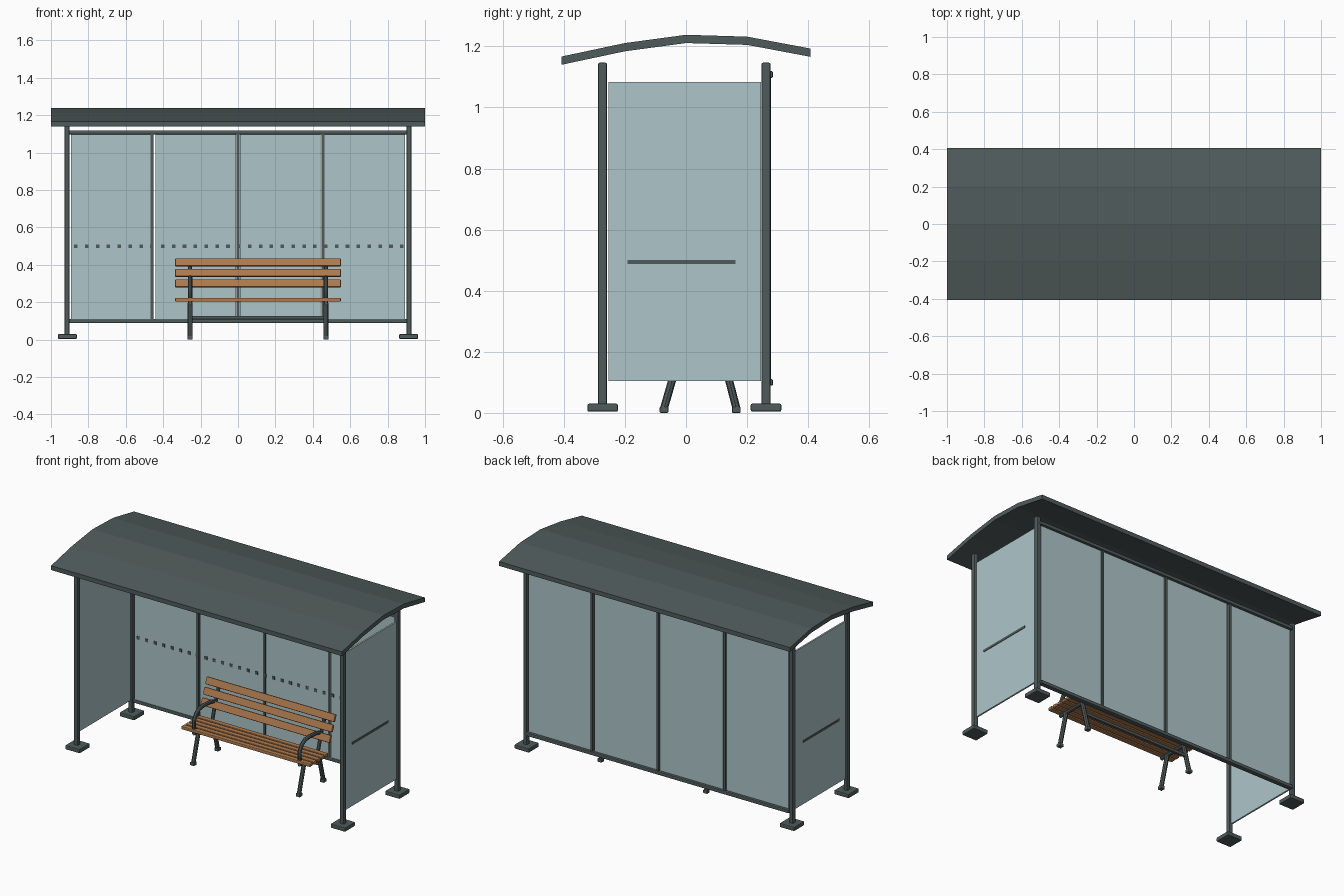
import bpy, bmesh, math
from mathutils import Vector

if "Cube" in bpy.data.objects:
    bpy.data.objects.remove(bpy.data.objects["Cube"])


def lin(c):
    c /= 255
    return c / 12.92 if c < 0.04045 else ((c + 0.055) / 1.055) ** 2.4


def material(name, r, g, b):
    m = bpy.data.materials.new(name)
    m.diffuse_color = (lin(r), lin(g), lin(b), 1)
    m.use_nodes = True
    m.node_tree.nodes["Principled BSDF"].inputs["Base Color"].default_value = m.diffuse_color
    return m


METAL = material("dark grey metal", 80, 91, 91)
GLASS = material("pale blue glass", 174, 197, 201)
WOOD = material("warm wood", 174, 122, 78)


def add_mesh(name, bm, mat, bevel=0):
    bmesh.ops.recalc_face_normals(bm, faces=bm.faces)
    me = bpy.data.meshes.new(name)
    bm.to_mesh(me)
    bm.free()
    me.materials.append(mat)
    ob = bpy.data.objects.new(name, me)
    bpy.context.collection.objects.link(ob)
    if bevel:
        mod = ob.modifiers.new("bevel", "BEVEL")
        mod.width = bevel
        mod.segments = 2
    return ob


def box(name, center, size, mat, bevel=0, tilt=0):
    bm = bmesh.new()
    bmesh.ops.create_cube(bm, size=1)
    bmesh.ops.scale(bm, vec=size, verts=bm.verts)
    ob = add_mesh(name, bm, mat, bevel)
    ob.location = center
    ob.rotation_euler.x = tilt
    return ob


def tube(name, x, points, radius):
    cu = bpy.data.curves.new(name, "CURVE")
    cu.dimensions = "3D"
    cu.bevel_depth = radius
    cu.bevel_resolution = 2
    cu.use_fill_caps = True
    sp = cu.splines.new("POLY")
    sp.points.add(len(points) - 1)
    for p, (y, z) in zip(sp.points, points):
        p.co = (x, y, z, 1)
    cu.materials.append(METAL)
    ob = bpy.data.objects.new(name, cu)
    bpy.context.collection.objects.link(ob)
    bpy.ops.object.select_all(action="DESELECT")
    ob.select_set(True)
    bpy.context.view_layer.objects.active = ob
    bpy.ops.object.convert(target="MESH")
    bpy.ops.object.shade_smooth_by_angle()


# Arched roof: faceted profile with constant thickness, extruded along x
top = [(-0.407, 1.167), (-0.2, 1.211), (0, 1.238), (0.2, 1.232), (0.407, 1.193)]
profile = top + [(y, z - 0.027) for y, z in reversed(top)]
bm = bmesh.new()
face = bm.faces.new([bm.verts.new((-1, y, z)) for y, z in profile])
ext = bmesh.ops.extrude_face_region(bm, geom=[face])
bmesh.ops.translate(bm, vec=(2, 0, 0),
                    verts=[v for v in ext["geom"] if isinstance(v, bmesh.types.BMVert)])
add_mesh("roof", bm, METAL)

# Posts, foot plates, side panes and their outer stripes
for s in (-1, 1):
    for y in (-0.273, 0.262):
        box("post", (s * 0.914, y, 0.58), (0.026, 0.03, 1.134), METAL, 0.006)
        box("foot_plate", (s * 0.912, y, 0.017), (0.1, 0.1, 0.026), METAL, 0.005)
    box("side_pane", (s * 0.914, -0.004, 0.594), (0.01, 0.498, 0.978), GLASS)
    box("side_stripe", (s * 0.92, -0.015, 0.494), (0.004, 0.353, 0.014), METAL)

# Back wall: rails, four panes, mullions, dotted warning line
for z in (0.1, 1.108):
    box("back_rail", (0, 0.27, z), (1.81, 0.03, 0.022), METAL, 0.005)
for i in range(4):
    box("back_pane", (-0.678 + 0.452 * i, 0.264, 0.604), (0.43, 0.01, 0.99), GLASS)
for x in (-0.459, 0, 0.455):
    box("mullion", (x, 0.267, 0.604), (0.016 if x else 0.014, 0.022, 1.0), METAL)
for i in range(31):
    box("dot", (-0.867 + 0.0581 * i, 0.258, 0.5), (0.019, 0.004, 0.019), METAL)

# Bench timber: seat slats and tilted back slats
BX, BL = 0.107, 0.886
for i in range(5):
    box("seat_slat", (BX, -0.064 + 0.038 * i, 0.213), (BL, 0.031, 0.02), WOOD, 0.005)
for y, z in ((0.125, 0.3), (0.148, 0.357), (0.17, 0.413)):
    box("back_slat", (BX, y, z), (BL, 0.018, 0.044), WOOD, 0.005, -math.radians(21))

# Bench side frames: legs, feet, seat bearer, back upright, curved armrest
for x in (-0.256, 0.47):
    tube("front_leg", x, [(-0.072, 0.015), (-0.02, 0.195)], 0.013)
    tube("rear_leg", x, [(0.165, 0.015), (0.118, 0.195)], 0.013)
    for y in (-0.072, 0.165):
        box("bench_foot", (x, y, 0.01), (0.028, 0.028, 0.02), METAL, 0.003)
    tube("seat_bearer", x, [(-0.07, 0.194), (0.11, 0.194)], 0.011)
    tube("back_upright", x, [(0.11, 0.194), (0.142, 0.3), (0.19, 0.425)], 0.011)
    tube("armrest", x, [(-0.05, 0.2), (-0.068, 0.235), (-0.066, 0.275), (-0.045, 0.31),
                        (-0.015, 0.328), (0.03, 0.333), (0.1, 0.328), (0.142, 0.315)], 0.012)

# Stretcher joining the side frames
box("bench_stretcher", (BX, 0.14, 0.118), (0.726, 0.016, 0.018), METAL, 0.004)
